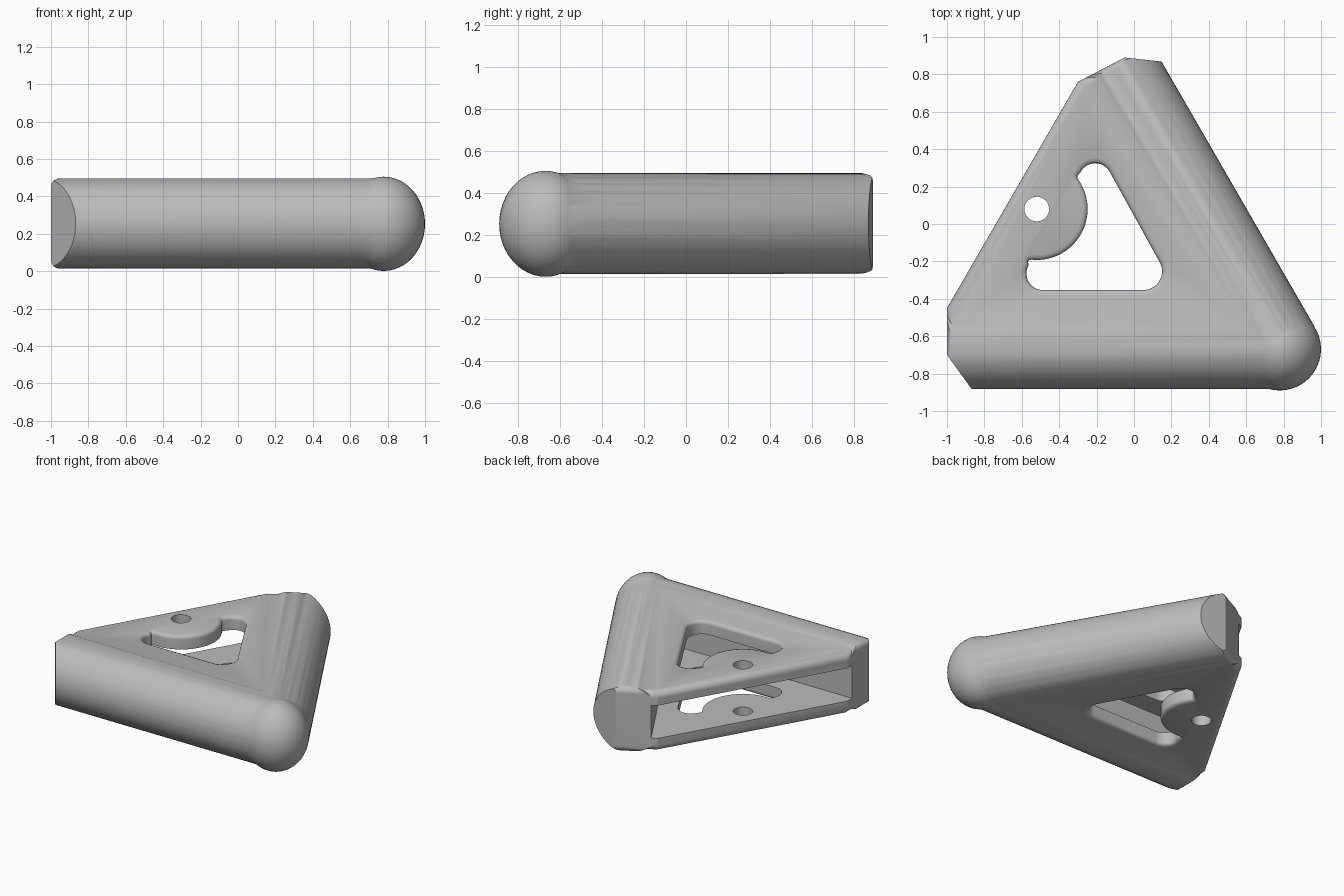
import bpy, bmesh, math
from mathutils import Vector

if "Cube" in bpy.data.objects:
    bpy.data.objects.remove(bpy.data.objects["Cube"])

ZC, R, H = 0.255, 0.241, 0.22   # mid height, bar radius, half thickness of the plate
C60, S60 = 0.5, math.sqrt(3) / 2
FIL = 0.045                     # small edge fillet
FRONT, RIGHT = 0.642, 0.321     # bar axis distances along the side normals

grey = bpy.data.materials.new("grey")
grey.diffuse_color = (0.5, 0.5, 0.5, 1)
grey.use_nodes = True
grey.node_tree.nodes["Principled BSDF"].inputs["Base Color"].default_value = grey.diffuse_color


def make_object(name, bm):
    bmesh.ops.recalc_face_normals(bm, faces=bm.faces)
    me = bpy.data.meshes.new(name)
    bm.to_mesh(me)
    bm.free()
    ob = bpy.data.objects.new(name, me)
    bpy.context.collection.objects.link(ob)
    me.materials.append(grey)
    return ob


def loft(name, rings):
    """Closed solid through rings of equal point count."""
    bm = bmesh.new()
    rows = [[bm.verts.new(p) for p in ring] for ring in rings]
    n = len(rows[0])
    for a, b in zip(rows, rows[1:]):
        for i in range(n):
            bm.faces.new((a[i], a[(i + 1) % n], b[(i + 1) % n], b[i]))
    bm.faces.new(rows[0][::-1])
    bm.faces.new(rows[-1])
    return make_object(name, bm)


def clip(poly, nx, ny, d):
    """Keep the part of a 2D polygon where nx*x + ny*y <= d."""
    out = []
    for p, q in zip(poly, poly[1:] + poly[:1]):
        a, b = p[0] * nx + p[1] * ny - d, q[0] * nx + q[1] * ny - d
        if a <= 0:
            out.append(p)
        if a * b < 0:
            t = a / (a - b)
            out.append((p[0] + t * (q[0] - p[0]), p[1] + t * (q[1] - p[1])))
    return out


def side(p, q, inset=0):
    """Half plane to the left of the line from p to q."""
    dx, dy = q[0] - p[0], q[1] - p[1]
    l = math.hypot(dx, dy)
    nx, ny = dy / l, -dx / l
    return nx, ny, nx * p[0] + ny * p[1] - inset


def fillet(depth, r):
    return r - math.sqrt(max(0, r * r - (r - depth) ** 2)) if depth < r else 0


def boolean(ob, other, op):
    m = ob.modifiers.new(op, 'BOOLEAN')
    m.operation, m.object, m.solver = op, other, 'EXACT'
    bpy.context.view_layer.objects.active = ob
    bpy.ops.object.modifier_apply(modifier=m.name)
    bpy.data.objects.remove(other)


CORNER = ((RIGHT + FRONT * C60) / S60, -FRONT)


def hull(name, half, extra):
    """Convex solid: the cut triangle, limited at each height by extra(w)."""
    bm = bmesh.new()
    for i in range(29):
        t = math.pi * (i / 28 - 0.5)
        z, w = ZC + half * math.sin(t), half * math.cos(t)
        f = fillet(half - abs(z - ZC), FIL)
        planes = [side((0.136, 0.87), (-0.05, 0.89)),
                  side((-0.05, 0.89), (-0.3, 0.76), f),
                  side((-0.3, 0.76), (-1, -0.45), f),
                  side((-1, -0.45), (-1, -0.7), f),
                  side((-1, -0.7), (-0.87, -0.88))]
        poly = [(-2, -2), (2, -2), (2, 2), (-2, 2)]
        for plane in planes + extra(w):
            poly = clip(poly, *plane)
        for x, y in poly:
            bm.verts.new((x, y, z))
    bmesh.ops.remove_doubles(bm, verts=bm.verts, dist=0.0005)
    res = bmesh.ops.convex_hull(bm, input=bm.verts)
    junk = {g for g in res["geom_interior"] + res["geom_unused"]
            if isinstance(g, bmesh.types.BMVert)}
    bmesh.ops.delete(bm, geom=list(junk), context='VERTS')
    bmesh.ops.dissolve_limit(bm, angle_limit=0.01, verts=bm.verts, edges=bm.edges)
    return make_object(name, bm)


def round_corner(w):
    """Front side, right side and the rounding between them."""
    out = []
    for deg in range(-90, 31, 10):
        nx, ny = math.cos(math.radians(deg)), math.sin(math.radians(deg))
        out.append((nx, ny, nx * CORNER[0] + ny * CORNER[1] + w))
    return out


# Flat plate with round front and right bars
body = hull("triangular_bracket", H, lambda w: round_corner(0))
boolean(body, hull("front_bar", R, lambda w: round_corner(w) + [(0, 1, w - FRONT)]), 'UNION')
boolean(body, hull("right_bar", R, lambda w: round_corner(w) + [(-S60, -C60, w - RIGHT)]),
        'UNION')

# Ball corner, slightly proud of the bars
bm = bmesh.new()
bmesh.ops.create_uvsphere(bm, u_segments=40, v_segments=24, radius=1)
bmesh.ops.scale(bm, verts=bm.verts, vec=(0.221, 0.221, 0.252))
bmesh.ops.translate(bm, verts=bm.verts, vec=(0.779, -0.669, 0.253))
boolean(body, make_object("ball_corner", bm), 'UNION')

# Slot open to the left side
slot = [(0.48, -0.505), (-0.37, 0.967), (-1.2, 0.967), (-1.2, -0.505)]
boolean(body, loft("slot_cutter", [[(x, y, z) for x, y in slot]
                                   for z in (0.133, 0.375)]), 'DIFFERENCE')

# Window: rounded triangle with a round lobe around the bolt hole
BOLT, LOBE, Q = Vector((-0.52, 0.08)), 0.272, 0.02
rel = math.degrees(math.acos((0.1 + Q) / (LOBE + Q)))
outline = []


def arc(c, r, a0, a1, n, flip=1):
    for k in range(n + 1):
        a = math.radians(a0 + (a1 - a0) * k / n)
        d = Vector((math.cos(a), math.sin(a)))
        outline.append((Vector(c) + d * r, d * flip))


def polar(deg):
    a = math.radians(deg)
    return BOLT + (LOBE + Q) * Vector((math.cos(a), math.sin(a)))


arc((0.05, -0.253), 0.1, -90, 30, 12)
arc((-0.207, 0.237), 0.088, 30, 150, 12)
arc(polar(-30 + rel), Q, 150, 150 + rel, 5)
arc(BOLT, LOBE, -30.5 + rel, -29.5 - rel, 28, -1)
arc(polar(-30 - rel), Q, 150 - rel, 150, 5)
arc((-0.487, -0.265), 0.088, 150, 270, 12)

EDGE = 0.028
depths = [EDGE * k / 5 for k in range(6)]
levels = [(-0.1, EDGE)] + [(ZC - H + d, fillet(d, EDGE)) for d in depths]
levels += [(2 * ZC - z, o) for z, o in reversed(levels)]
boolean(body, loft("window_cutter", [[(*(p + n * o), z) for p, n in outline]
                                     for z, o in levels]), 'DIFFERENCE')

# Bolt hole through both plates
ring = [(BOLT.x + 0.066 * math.cos(a), BOLT.y + 0.066 * math.sin(a))
        for a in (math.tau * k / 32 for k in range(32))]
boolean(body, loft("bolt_cutter", [[(x, y, z) for x, y in ring]
                                   for z in (-0.1, 0.6)]), 'DIFFERENCE')

# Smooth shading with crisp edges
bpy.ops.object.select_all(action='DESELECT')
body.select_set(True)
bpy.context.view_layer.objects.active = body
bpy.ops.object.shade_smooth_by_angle(angle=math.radians(30))
